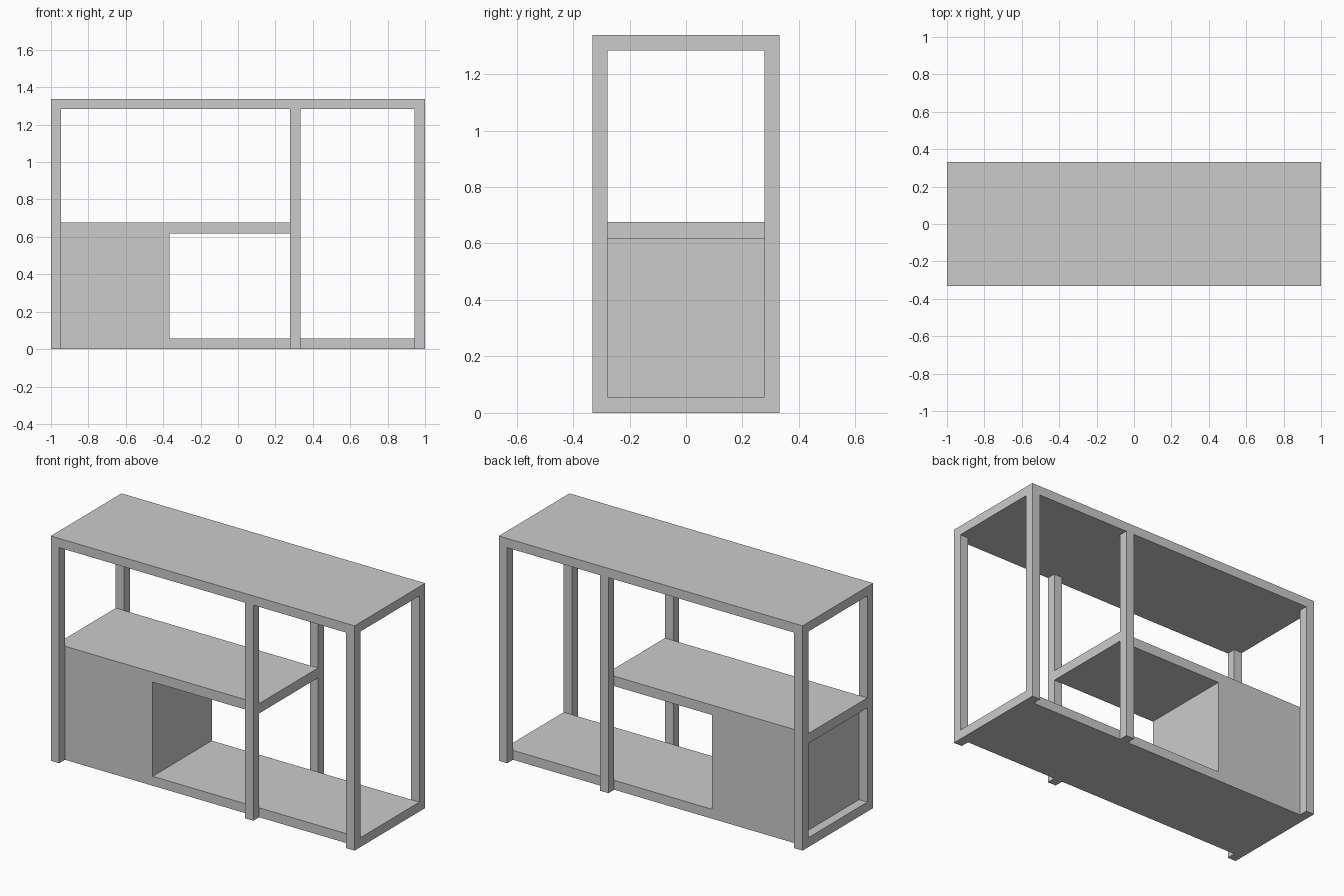
import bpy

if "Cube" in bpy.data.objects:
    bpy.data.objects.remove(bpy.data.objects["Cube"])

X, Y, H, T = 1.0, 0.332, 1.338, 0.055   # half width, half depth, height, board thickness
YI = Y - 0.054                          # half depth between the front and back posts


def box(name, x0, x1, y0, y1, z0, z1):
    bpy.ops.mesh.primitive_cube_add(
        size=1, location=((x0 + x1) / 2, (y0 + y1) / 2, (z0 + z1) / 2))
    ob = bpy.context.object
    ob.name = name
    ob.scale = (x1 - x0, y1 - y0, z1 - z0)
    bpy.ops.object.transform_apply(location=False, rotation=False, scale=True)
    return ob


# Boards: full top, recessed bottom shelf and shorter middle shelf
box("top_board", -X, X, -Y, Y, H - T, H)
box("bottom_shelf", -X, X, -YI, YI, 0, 0.056)
box("middle_shelf", -X, 0.333, -YI, YI, 0.617, 0.676)

# Closed compartment, set in from the left side
box("cabinet_box", -X + T, -0.367, -YI, YI, 0.056, 0.617)

# Posts in front of and behind the shelves
for label, x0 in (("left", -X), ("middle", 0.333 - T), ("right", X - T)):
    box(f"{label}_front_post", x0, x0 + T, -Y, -YI, 0, H - T)
    box(f"{label}_back_post", x0, x0 + T, YI, Y, 0, H - T)
